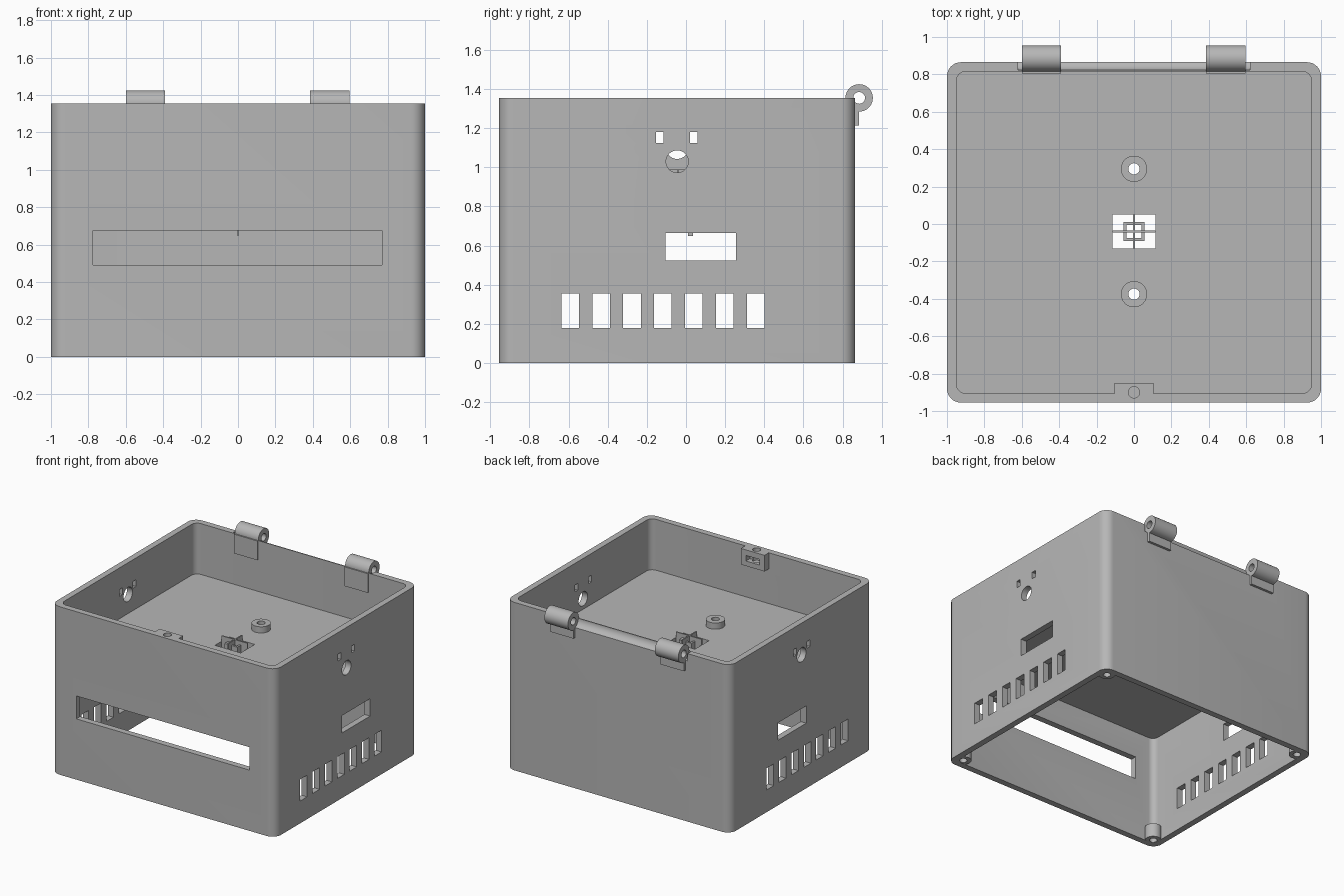
import bpy, bmesh, math
from mathutils import Matrix, Vector

old = bpy.data.objects.get("Cube")
if old:
    bpy.data.objects.remove(old, do_unlink=True)

grey = bpy.data.materials.new("plain grey")
grey.use_nodes = True
colour = (0.47, 0.47, 0.47, 1)
grey.diffuse_color = colour
grey.node_tree.nodes["Principled BSDF"].inputs["Base Color"].default_value = colour

# Main measurements
FRONT, BACK, TOP, WALL = -0.955, 0.865, 1.355, 0.05
FLOOR_LOW, FLOOR_TOP = 0.885, 0.945
HINGE_Y = 0.885


def make(name, bm):
    bmesh.ops.recalc_face_normals(bm, faces=bm.faces)
    mesh = bpy.data.meshes.new(name)
    bm.to_mesh(mesh)
    bm.free()
    mesh.materials.append(grey)
    ob = bpy.data.objects.new(name, mesh)
    bpy.context.collection.objects.link(ob)
    return ob


def box(name, x0, x1, y0, y1, z0, z1):
    bm = bmesh.new()
    size = Matrix.Diagonal((x1 - x0, y1 - y0, z1 - z0, 1))
    place = Matrix.Translation(((x0 + x1) / 2, (y0 + y1) / 2, (z0 + z1) / 2))
    bmesh.ops.create_cube(bm, size=1, matrix=place @ size)
    return make(name, bm)


def rod(name, centre, radius, length, axis="Z"):
    bm = bmesh.new()
    turn = Matrix.Rotation(math.pi / 2, 4, "Y") if axis == "X" else Matrix()
    bmesh.ops.create_cone(bm, cap_ends=True, segments=40, radius1=radius, radius2=radius,
                          depth=length, matrix=Matrix.Translation(centre) @ turn)
    return make(name, bm)


def rounded_block(name, inset, radius, z0, z1):
    """Upright block with rounded vertical corners."""
    bm = bmesh.new()
    x, y0, y1 = 1 - inset - radius, FRONT + inset + radius, BACK - inset - radius
    ring = []
    for i, (cx, cy) in enumerate([(x, y1), (-x, y1), (-x, y0), (x, y0)]):
        for k in range(9):
            a = (i + k / 8) * math.pi / 2
            ring.append(bm.verts.new((cx + radius * math.cos(a), cy + radius * math.sin(a), z0)))
    face = bm.faces.new(ring)
    out = bmesh.ops.extrude_face_region(bm, geom=[face])
    bmesh.ops.translate(bm, vec=Vector((0, 0, z1 - z0)),
                        verts=[v for v in out["geom"] if isinstance(v, bmesh.types.BMVert)])
    return make(name, bm)


def cut(ob, cutters):
    for c in cutters:
        mod = ob.modifiers.new("cut", "BOOLEAN")
        mod.operation, mod.solver, mod.object = "DIFFERENCE", "EXACT", c
        done = bpy.data.meshes.new_from_object(
            ob.evaluated_get(bpy.context.evaluated_depsgraph_get()))
        ob.modifiers.clear()
        ob.data = done
        bpy.data.objects.remove(c, do_unlink=True)
    return ob


def smooth(ob):
    for o in bpy.context.selected_objects:
        o.select_set(False)
    ob.select_set(True)
    bpy.context.view_layer.objects.active = ob
    bpy.ops.object.shade_smooth_by_angle(angle=math.radians(30))


# Case: walls around an inner shelf, open above and below
case = rounded_block("case", 0, 0.075, 0, TOP)
cuts = [rounded_block("upper_cavity", WALL, 0.05, FLOOR_TOP, TOP + 0.1),
        rounded_block("lower_cavity", WALL, 0.05, -0.1, FLOOR_LOW),
        box("display_slot", -0.775, 0.77, -1.1, -0.85, 0.49, 0.675),
        box("shelf_window", -0.115, 0.115, -0.13, 0.05, 0.8, 1.0),
        rod("hinge_relief", (0, HINGE_Y, TOP), 0.062, 1.24, "X")]

# Side openings: vents, socket, round port and two small windows
for side, port_z in ((1, 1.03), (-1, 1.10)):
    x0, x1 = sorted((side * 0.9, side * 1.1))
    for i in range(7):
        y = -0.592 + 0.158 * i
        cuts.append(box("vent", x0, x1, y - 0.045, y + 0.045, 0.18, 0.355))
    cuts.append(box("socket", x0, x1, -0.105, 0.255, 0.525, 0.665))
    cuts.append(rod("port", (side, -0.045, port_z), 0.057, 0.2, "X"))
    for y in (-0.135, 0.04):
        cuts.append(box("small_window", x0, x1, y - 0.019, y + 0.019, 1.125, 1.18))

# Screw bosses on the shelf
for y in (-0.375, 0.295):
    cuts.append(rod("boss_hole", (0, y, 0.9), 0.03, 0.3))
cut(case, cuts)
smooth(case)
for label, y in (("front", -0.375), ("back", 0.295)):
    boss = rod(label + "_boss", (0, y, FLOOR_TOP + 0.025), 0.07, 0.05)
    smooth(cut(boss, [rod("boss_hole", (0, y, 1), 0.03, 0.3)]))

# Cross and square ring in the shelf window
box("cross_long", -0.115, 0.115, -0.046, -0.036, FLOOR_LOW, 0.99)
box("cross_short", -0.005, 0.005, -0.13, 0.05, FLOOR_LOW, 0.99)
box("cross_pin", -0.005, 0.005, 0.01, 0.035, 0.65, FLOOR_LOW)
cut(box("square_ring", -0.057, 0.057, -0.09, 0.01, FLOOR_LOW, 0.96),
    [box("ring_hole", -0.041, 0.041, -0.074, -0.006, 0.8, 1.1)])

# Latch block inside the front wall, with screw hole and nut slot
latch = box("latch_block", -0.105, 0.105, FRONT + 0.045, -0.85, TOP - 0.13, TOP)
cut(latch, [box("nut_slot", -0.06, 0.06, -0.9, -0.8, TOP - 0.09, TOP - 0.045),
            rod("latch_hole", (0, -0.9, TOP), 0.03, 0.2)])
cut(case, [rod("latch_hole", (0, -0.9, TOP), 0.03, 0.2)])
smooth(case)

# Hinges: barrel plus an outer and an inner leaf
for label, x in (("right", -0.495), ("left", 0.49)):
    x0, x1 = x - 0.105, x + 0.105
    barrel = rod(label + "_hinge_barrel", (x, HINGE_Y, TOP), 0.07, 0.21, "X")
    smooth(cut(barrel, [rod("pin_hole", (x, HINGE_Y, TOP), 0.03, 0.4, "X")]))
    box(label + "_hinge_outer_leaf", x0, x1, BACK - 0.01, HINGE_Y, 1.215, 1.29)
    box(label + "_hinge_inner_leaf", x0, x1, 0.805, 0.825, 1.2, TOP)

# Screw posts in the bottom corners
for sx in (-1, 1):
    for label, y in (("front", FRONT + 0.085), ("back", BACK - 0.085)):
        name = label + ("_left" if sx > 0 else "_right") + "_screw_post"
        post = rod(name, (sx * 0.915, y, 0.056), 0.06, 0.11)
        smooth(cut(post, [rod("post_hole", (sx * 0.915, y, 0.05), 0.028, 0.3)]))
        cut(case, [rod("post_hole", (sx * 0.915, y, 0.05), 0.028, 0.12)])
smooth(case)
